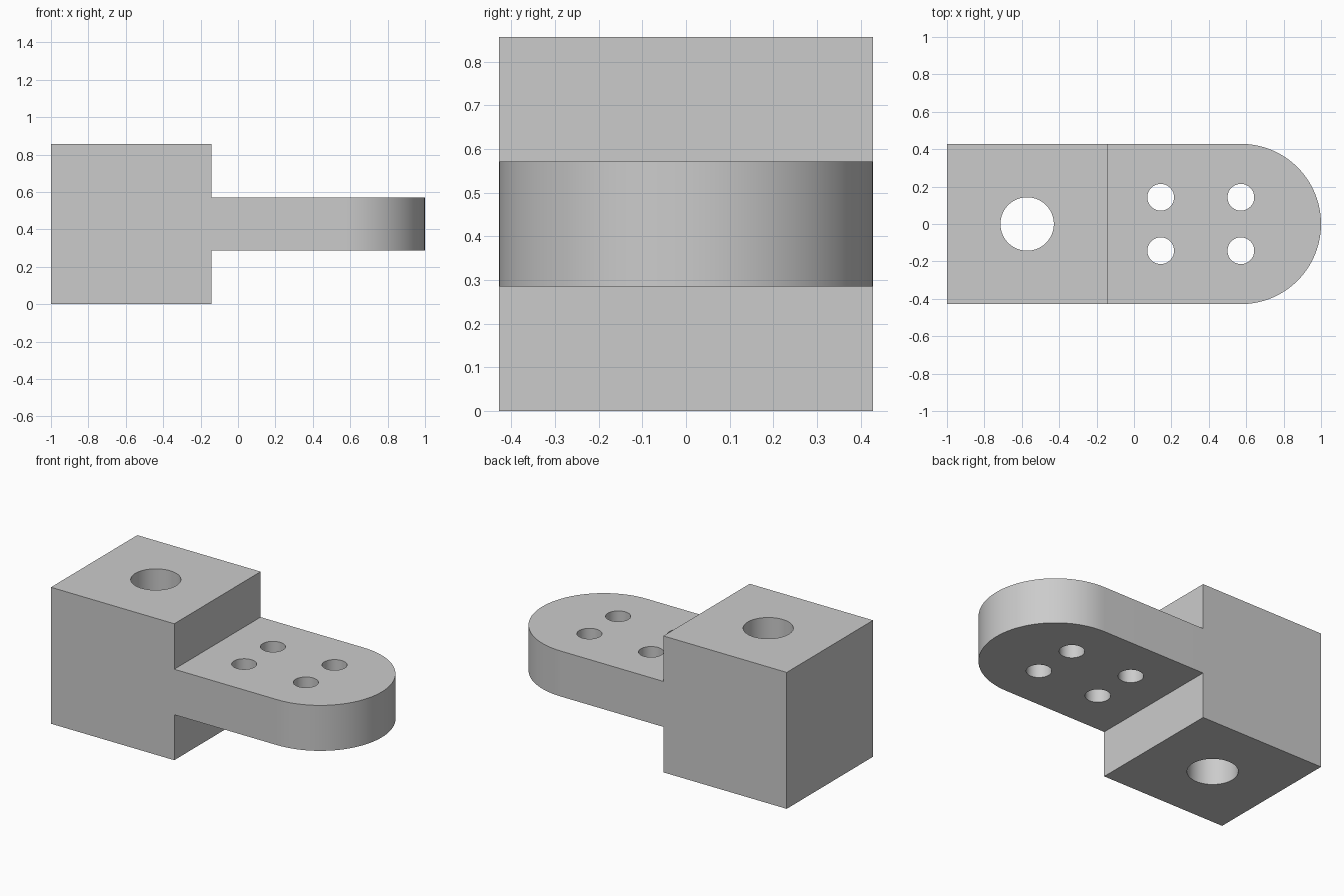
import bpy
import bmesh
from math import pi, sin, cos, radians

old = bpy.data.objects.get("Cube")
if old:
    bpy.data.objects.remove(old, do_unlink=True)

U = 1 / 7            # design unit: the part is 14 units long
HALF = 3 * U         # half width of block and tongue

grey = bpy.data.materials.new("plain grey")
grey.use_nodes = True
colour = (0.6, 0.6, 0.6, 1)
grey.diffuse_color = colour
grey.node_tree.nodes["Principled BSDF"].inputs["Base Color"].default_value = colour


def prism(name, outline, z0, z1):
    """Extrude a counter-clockwise plan outline from z0 up to z1."""
    bm = bmesh.new()
    face = bm.faces.new([bm.verts.new((x, y, z0)) for x, y in outline])
    top = bmesh.ops.extrude_face_region(bm, geom=[face])["geom"]
    verts = [v for v in top if isinstance(v, bmesh.types.BMVert)]
    bmesh.ops.translate(bm, verts=verts, vec=(0, 0, z1 - z0))
    bmesh.ops.recalc_face_normals(bm, faces=bm.faces)
    mesh = bpy.data.meshes.new(name)
    bm.to_mesh(mesh)
    bm.free()
    mesh.materials.append(grey)
    obj = bpy.data.objects.new(name, mesh)
    bpy.context.collection.objects.link(obj)
    return obj


def arc(cx, cy, r, start, end, steps):
    angles = [start + (end - start) * i / steps for i in range(steps + 1)]
    return [(cx + r * cos(a), cy + r * sin(a)) for a in angles]


def combine(target, tool, operation):
    """Apply a boolean to the target and discard the tool."""
    tool.hide_render = True
    mod = target.modifiers.new(operation.lower(), "BOOLEAN")
    mod.operation = operation
    mod.solver = "EXACT"
    mod.object = tool
    bpy.context.view_layer.objects.active = target
    bpy.ops.object.modifier_apply(modifier=mod.name)
    bpy.data.objects.remove(tool, do_unlink=True)


# Square mounting block
left, right = -7 * U, -U
bracket = prism("bracket", [(left, -HALF), (right, -HALF), (right, HALF), (left, HALF)], 0, 6 * U)

# Round-ended tongue, reaching into the block
root = -2 * U
tongue = prism("tongue", [(root, -HALF)] + arc(4 * U, 0, HALF, -pi / 2, pi / 2, 48) + [(root, HALF)],
               2 * U, 4 * U)
combine(bracket, tongue, "UNION")

# Vertical through holes: one large in the block, four small in the tongue
holes = [(-4 * U, 0, U)] + [(x * U, y * U, U / 2) for x in (1, 4) for y in (-1, 1)]
for x, y, r in holes:
    cutter = prism("hole_cutter", arc(x, y, r, 0, 2 * pi, 64)[:-1], -U, 7 * U)
    combine(bracket, cutter, "DIFFERENCE")

# Merge coplanar faces left by the union
bm = bmesh.new()
bm.from_mesh(bracket.data)
bmesh.ops.remove_doubles(bm, verts=bm.verts, dist=1e-5)
bmesh.ops.dissolve_limit(bm, angle_limit=radians(0.5), verts=bm.verts, edges=bm.edges)
bm.to_mesh(bracket.data)
bm.free()

bpy.ops.object.select_all(action="DESELECT")
bracket.select_set(True)
bpy.context.view_layer.objects.active = bracket
bpy.ops.object.shade_smooth_by_angle(angle=radians(30))
